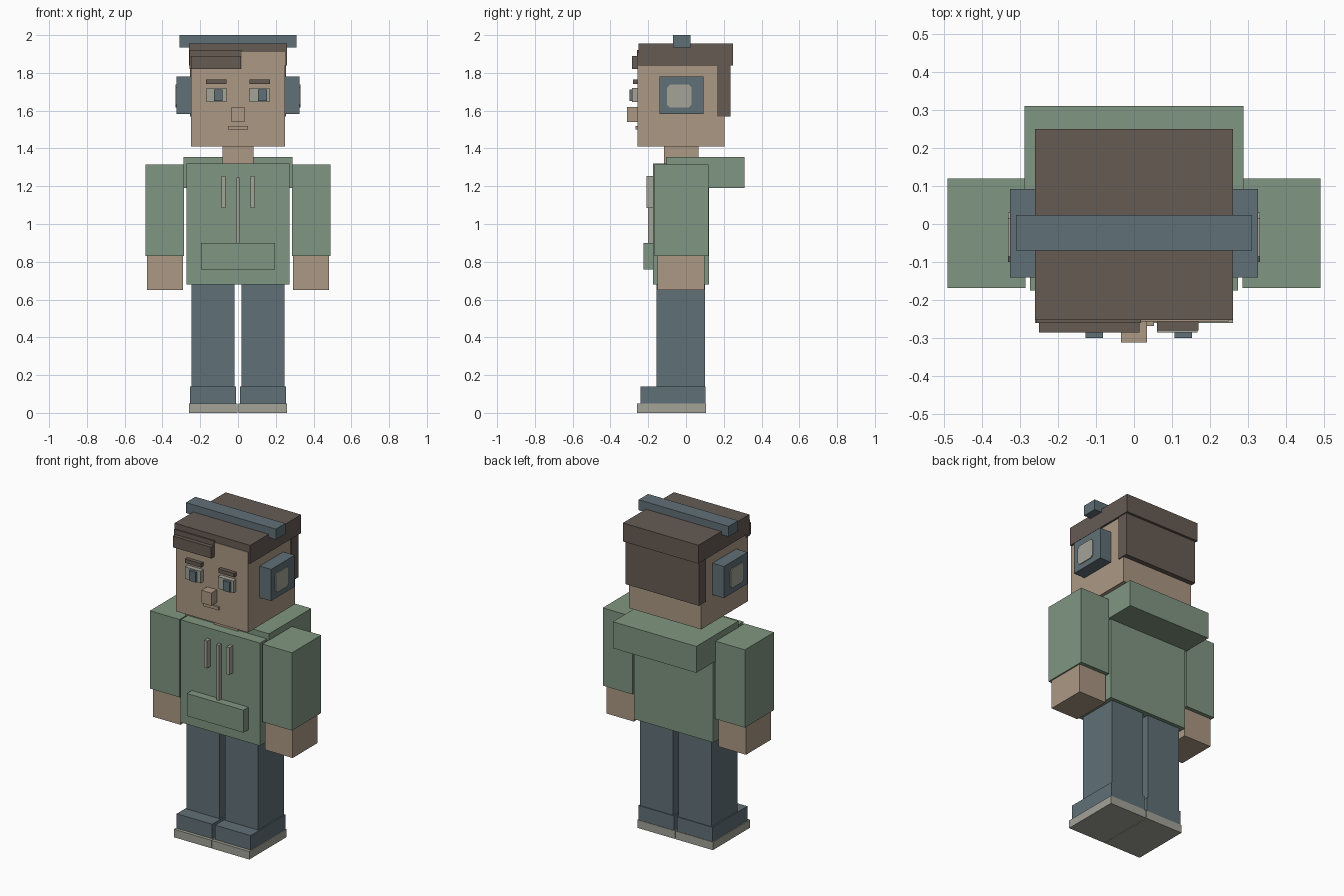
import bpy
import bmesh

if "Cube" in bpy.data.objects:
    bpy.data.objects.remove(bpy.data.objects["Cube"], do_unlink=True)


def material(name, r, g, b):
    """Flat colour given as 0-255 display values, stored linear."""
    lin = [((c / 255 + 0.055) / 1.055) ** 2.4 for c in (r, g, b)] + [1.0]
    m = bpy.data.materials.new(name)
    m.use_nodes = True
    m.diffuse_color = lin
    m.node_tree.nodes["Principled BSDF"].inputs["Base Color"].default_value = lin
    return m


skin = material("skin", 171, 152, 133)
hair = material("dark brown hair", 102, 91, 84)
green = material("green cloth", 128, 150, 129)
blue = material("slate blue", 96, 112, 119)
pale = material("pale grey", 163, 163, 153)


def box(name, mat, x, y, z, corner=0.0):
    """Box from (low, high) ranges; corner chamfers the edges running along x."""
    bm = bmesh.new()
    bmesh.ops.create_cube(bm, size=1)
    for v in bm.verts:
        v.co = [r[0] if c < 0 else r[1] for c, r in zip(v.co, (x, y, z))]
    if corner:
        along_x = [e for e in bm.edges
                   if abs(e.verts[0].co.x - e.verts[1].co.x) > 1e-4]
        bmesh.ops.bevel(bm, geom=along_x, offset=corner, segments=1,
                        affect='EDGES')
    mesh = bpy.data.meshes.new(name)
    bm.to_mesh(mesh)
    bm.free()
    mesh.materials.append(mat)
    obj = bpy.data.objects.new(name, mesh)
    bpy.context.collection.objects.link(obj)
    return obj


def pair(name, mat, x, y, z, corner=0.0):
    """The same box on both sides of the body."""
    box("left_" + name, mat, x, y, z, corner)
    box("right_" + name, mat, (-x[1], -x[0]), y, z, corner)


# Feet and legs
pair("sole", pale, (0.002, 0.26), (-0.26, 0.107), (0, 0.05))
pair("shoe", blue, (0.01, 0.255), (-0.24, 0.104), (0.05, 0.14))
pair("leg", blue, (0.018, 0.247), (-0.155, 0.1), (0.14, 0.69))

# Hooded top
box("torso", green, (-0.273, 0.273), (-0.175, 0.122), (0.68, 1.32))
box("hood", green, (-0.288, 0.288), (-0.105, 0.31), (1.19, 1.355))
box("pocket", green, (-0.195, 0.195), (-0.225, -0.17), (0.76, 0.9))
box("zip", pale, (-0.009, 0.009), (-0.2, -0.17), (0.9, 1.245))
pair("drawstring", pale, (0.066, 0.088), (-0.21, -0.17), (1.085, 1.255))

# Arms
pair("sleeve", green, (0.285, 0.49), (-0.168, 0.12), (0.83, 1.315))
pair("hand", skin, (0.292, 0.482), (-0.15, 0.097), (0.65, 0.83))

# Head
box("neck", skin, (-0.082, 0.082), (-0.117, 0.065), (1.3, 1.42))
box("head", skin, (-0.248, 0.248), (-0.256, 0.205), (1.41, 1.91))

# Hair
box("hair_cap", hair, (-0.26, 0.26), (-0.252, 0.25), (1.84, 1.955))
box("hair_back", hair, (-0.254, 0.254), (0.165, 0.235), (1.57, 1.9))
box("hairline", hair, (-0.258, 0.018), (-0.26, -0.23), (1.82, 1.92))
box("fringe", hair, (-0.25, 0.015), (-0.285, -0.25), (1.82, 1.89))

# Face
pair("eye", pale, (0.06, 0.167), (-0.285, -0.25), (1.645, 1.72))
for side, centre in (("left", 0.13), ("right", -0.105)):
    box(side + "_iris", blue, (centre - 0.023, centre + 0.023),
        (-0.3, -0.27), (1.65, 1.713))
pair("eyebrow", hair, (0.06, 0.17), (-0.28, -0.25), (1.742, 1.766))
box("nose", skin, (-0.034, 0.034), (-0.312, -0.25), (1.54, 1.62))
box("mouth", skin, (-0.052, 0.052), (-0.268, -0.25), (1.5, 1.52))

# Headphones
box("headband", blue, (-0.31, 0.31), (-0.07, 0.024), (1.935, 2.0))
pair("ear_cup", blue, (0.24, 0.326), (-0.14, 0.092), (1.583, 1.78))
pair("ear_cup_plate", pale, (0.322, 0.331), (-0.1, 0.03), (1.617, 1.738), 0.015)
